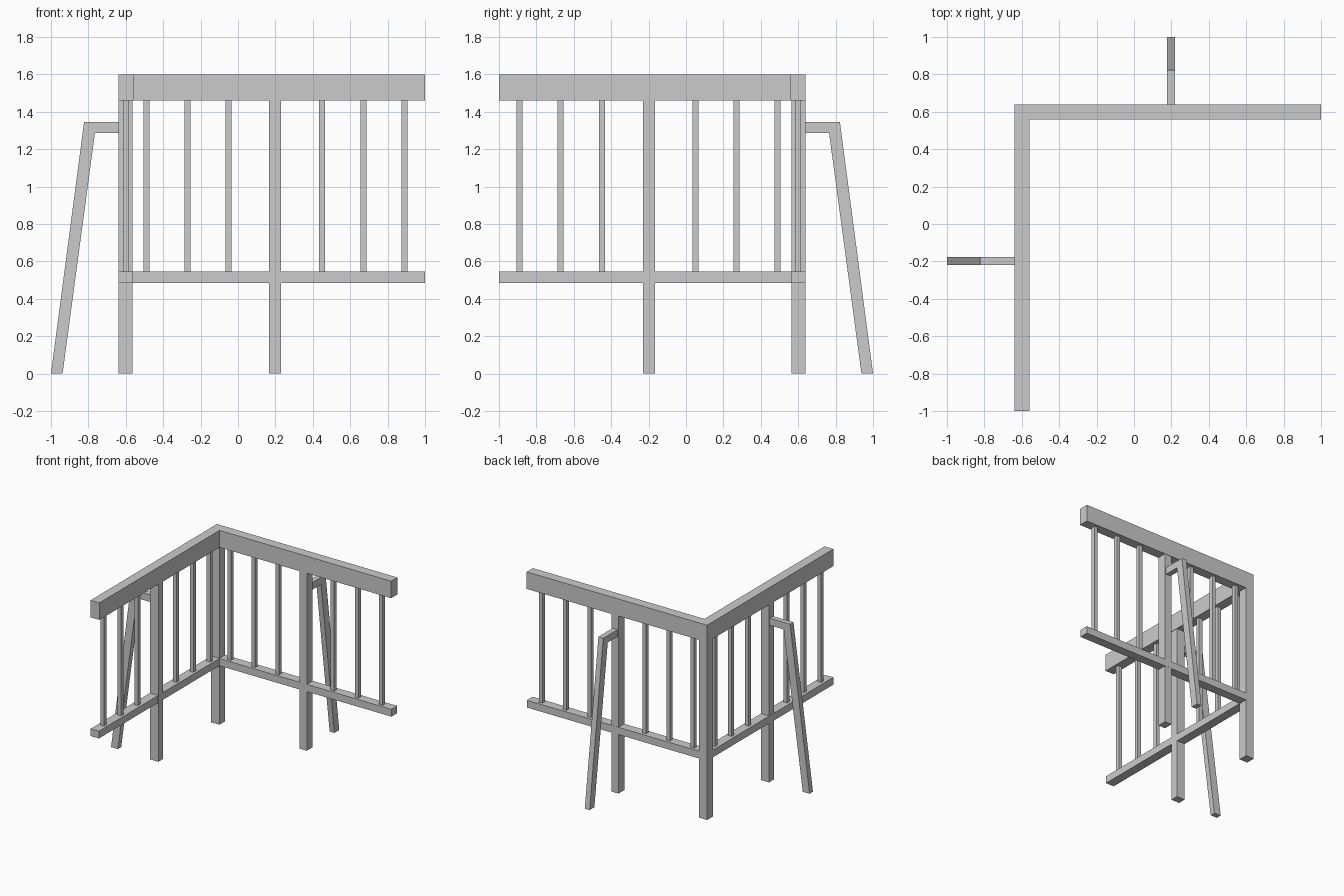
import bpy, bmesh
from mathutils import Vector

if "Cube" in bpy.data.objects:
    bpy.data.objects.remove(bpy.data.objects["Cube"])


def prism(name, points, direction):
    """Extrude a closed outline of 3D points along a direction."""
    bm = bmesh.new()
    face = bm.faces.new([bm.verts.new(p) for p in points])
    ext = bmesh.ops.extrude_face_region(bm, geom=[face], use_keep_orig=True)
    moved = [e for e in ext["geom"] if isinstance(e, bmesh.types.BMVert)]
    bmesh.ops.translate(bm, verts=moved, vec=Vector(direction))
    bmesh.ops.recalc_face_normals(bm, faces=bm.faces)
    mesh = bpy.data.meshes.new(name)
    bm.to_mesh(mesh)
    bm.free()
    obj = bpy.data.objects.new(name, mesh)
    bpy.context.collection.objects.link(obj)
    return obj


def place(p, side):
    """Back run stays put; left run is reflected across the corner diagonal."""
    x, y, z = p
    return (x, y, z) if side == "back" else (-y, -x, z)


def upright(name, side, x, half_w, y0, y1, z0, z1):
    outline = [(x - half_w, y0, z0), (x + half_w, y0, z0),
               (x + half_w, y1, z0), (x - half_w, y1, z0)]
    prism(name, [place(p, side) for p in outline], (0, 0, z1 - z0))


def corner_rail(name, inner, outer, z0, z1):
    """L-shaped rail running along the back and the left side."""
    outline = [(1, outer), (-outer, outer), (-outer, -1),
               (-inner, -1), (-inner, inner), (1, inner)]
    prism(name, [(x, y, z0) for x, y in outline], (0, 0, z1 - z0))


# Handrail and bottom rail
corner_rail("handrail", 0.56, 0.64, 1.46, 1.60)
corner_rail("bottom_rail", 0.564, 0.639, 0.485, 0.545)

# Corner post
upright("corner_post", "back", -0.6025, 0.0375, 0.565, 0.64, 0, 1.46)

# Brace side profile: outward distance and height
brace = [(0.635, 1.345), (0.823, 1.345), (1.0, 0), (0.938, 0),
         (0.765, 1.287), (0.635, 1.287)]

for side in ("back", "left"):
    # Middle post
    upright(side + "_post", side, 0.199, 0.032, 0.563, 0.638, 0, 1.46)
    # Balusters, three on each side of the post
    for i, x in enumerate((-0.49, -0.27, -0.05, 0.45, 0.67, 0.89)):
        upright(f"{side}_baluster_{i + 1}", side, x, 0.016, 0.584, 0.616, 0.54, 1.465)
    # Bent outer brace
    prism(side + "_brace", [place((0.176, d, z), side) for d, z in brace],
          place((0.044, 0, 0), side))
